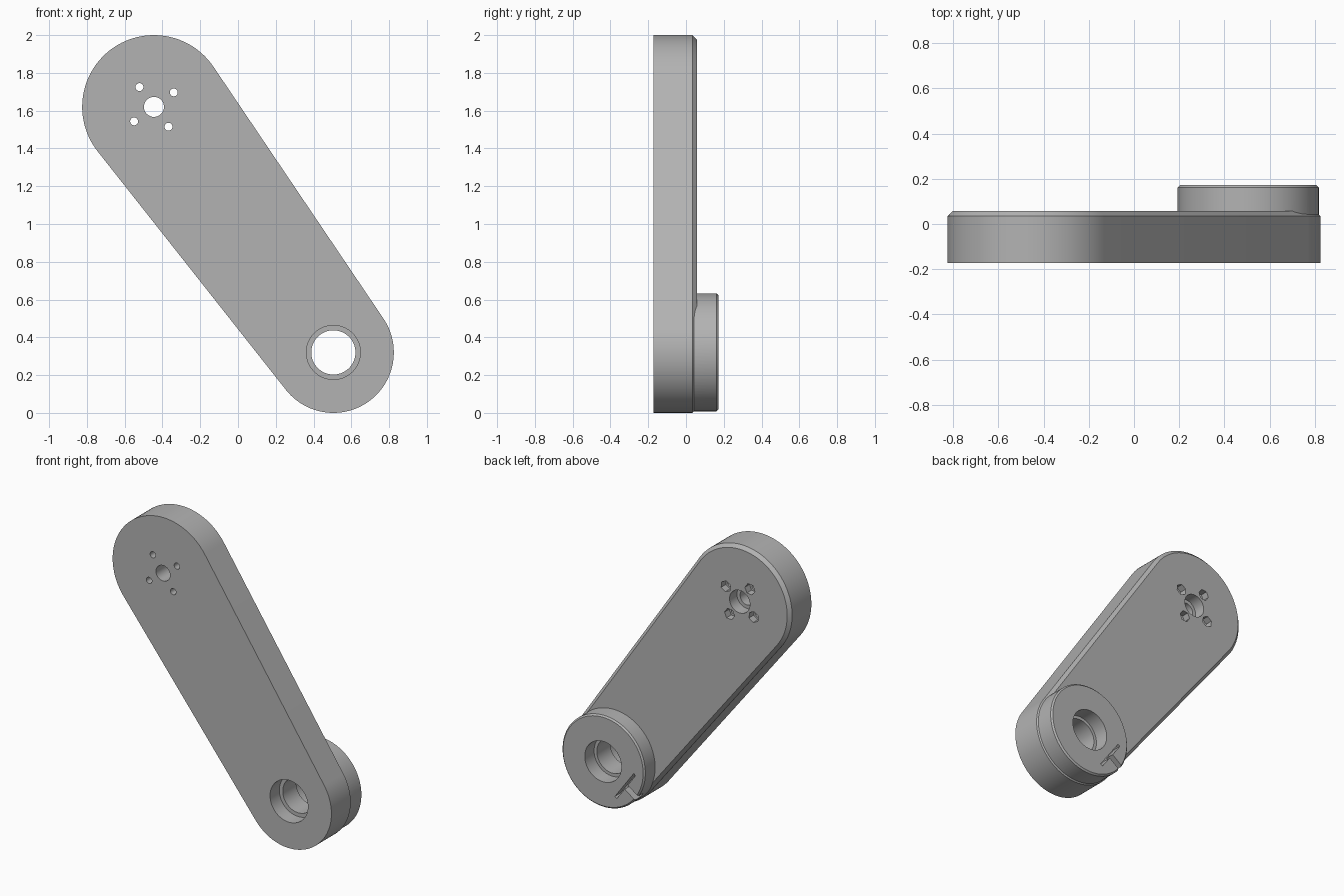
import bpy, bmesh, math
from mathutils import Vector, Matrix

old = bpy.data.objects.get("Cube")
if old:
    bpy.data.objects.remove(old)

FRONT, ARM_BACK, BOSS_BACK = -0.172, 0.057, 0.172
BIG, BIG_R = Vector((-0.445, 0, 1.62)), 0.38      # wide end
SMALL, SMALL_R = Vector((0.505, 0, 0.32)), 0.32   # narrow end
along = (BIG - SMALL).normalized()
AXIS = math.atan2(along.z, along.x)

grey = bpy.data.materials.new("light_grey")
grey.use_nodes = True
COLOUR = (0.45, 0.45, 0.45, 1)
grey.diffuse_color = COLOUR
grey.node_tree.nodes["Principled BSDF"].inputs["Base Color"].default_value = COLOUR


def loft(name, rings):
    """Join (outline, y) rings of equal point count into a capped solid."""
    bm = bmesh.new()
    loops = [[bm.verts.new((x, y, z)) for x, z in pts] for pts, y in rings]
    n = len(loops[0])
    for a, b in zip(loops, loops[1:]):
        for i in range(n):
            j = (i + 1) % n
            bm.faces.new((a[i], a[j], b[j], b[i]))
    bm.faces.new(loops[0])
    bm.faces.new(loops[-1])
    bmesh.ops.recalc_face_normals(bm, faces=bm.faces)
    mesh = bpy.data.meshes.new(name)
    bm.to_mesh(mesh)
    bm.free()
    mesh.materials.append(grey)
    ob = bpy.data.objects.new(name, mesh)
    bpy.context.collection.objects.link(ob)
    return ob


def arc(c, r, start, sweep, n, closed=False):
    steps = n if closed else n - 1
    return [(c.x + r * math.cos(start + sweep * i / steps),
             c.z + r * math.sin(start + sweep * i / steps)) for i in range(n)]


def circle(c, r, n=72, turn=0):
    return arc(c, r, turn, math.tau, n, True)


def arm_outline(inset):
    """Two round ends joined by their outer tangents."""
    tilt = math.acos((BIG_R - SMALL_R) / (BIG - SMALL).length)
    half = math.pi - tilt
    return (arc(BIG, BIG_R - inset, AXIS - half, 2 * half, 48)
            + arc(SMALL, SMALL_R - inset, AXIS + half, 2 * tilt, 48))


def combine(target, tool, operation):
    mod = target.modifiers.new(operation.title(), "BOOLEAN")
    mod.operation, mod.object, mod.solver = operation, tool, "EXACT"
    with bpy.context.temp_override(object=target, active_object=target):
        bpy.ops.object.modifier_apply(modifier=mod.name)
    bpy.data.objects.remove(tool)


def drill(c, r, y0, y1, n=72, turn=0):
    pts = circle(c, r, n, turn)
    combine(arm, loft("hole_cutter", [(pts, y0), (pts, y1)]), "DIFFERENCE")


def slot(c, length, width, angle, depth):
    turn = Matrix.Rotation(angle, 2)
    pts = [turn @ Vector((sx * length / 2, sz * width / 2))
           for sx, sz in ((-1, -1), (1, -1), (1, 1), (-1, 1))]
    pts = [(c.x + p.x, c.z + p.y) for p in pts]
    tool = loft("slot_cutter", [(pts, BOSS_BACK - depth), (pts, BOSS_BACK + 0.1)])
    combine(arm, tool, "DIFFERENCE")


# Arm plate with a chamfered back edge
arm = loft("arm", [(arm_outline(0), FRONT), (arm_outline(0), 0.035),
                   (arm_outline(0.022), ARM_BACK)])

# Bearing boss on the back of the narrow end
boss = loft("bearing_boss", [(circle(SMALL, 0.312, 96), 0.03),
                             (circle(SMALL, 0.312, 96), BOSS_BACK - 0.01),
                             (circle(SMALL, 0.302, 96), BOSS_BACK)])
combine(arm, boss, "UNION")

# Through bore with a bearing seat at both ends
drill(SMALL, 0.117, -0.5, 0.5)
drill(SMALL, 0.143, -0.5, FRONT + 0.1)
drill(SMALL, 0.138, BOSS_BACK - 0.1, 0.5)

# Shaft hole with a wider recess behind
drill(BIG, 0.053, -0.5, 0.5)
drill(BIG, 0.077, ARM_BACK - 0.08, 0.5)

# Screw holes with hexagonal nut pockets behind
for k in range(4):
    a = AXIS + k * math.pi / 2
    c = BIG + 0.13 * Vector((math.cos(a), 0, math.sin(a)))
    drill(c, 0.021, -0.5, 0.5, 24)
    drill(c, 0.038, ARM_BACK - 0.05, 0.5, 6, a)

# Clamp slot and radial notch in the boss
side = AXIS + math.pi / 2
out = Vector((math.cos(side), 0, math.sin(side)))
slot(SMALL + out * 0.207, 0.24, 0.018, AXIS, 0.06)
slot(SMALL + out * 0.28, 0.14, 0.04, side, 0.06)

# Smooth the round walls and keep the edges crisp
bpy.ops.object.select_all(action="DESELECT")
arm.select_set(True)
bpy.context.view_layer.objects.active = arm
bpy.ops.object.shade_smooth_by_angle(angle=math.radians(30))
